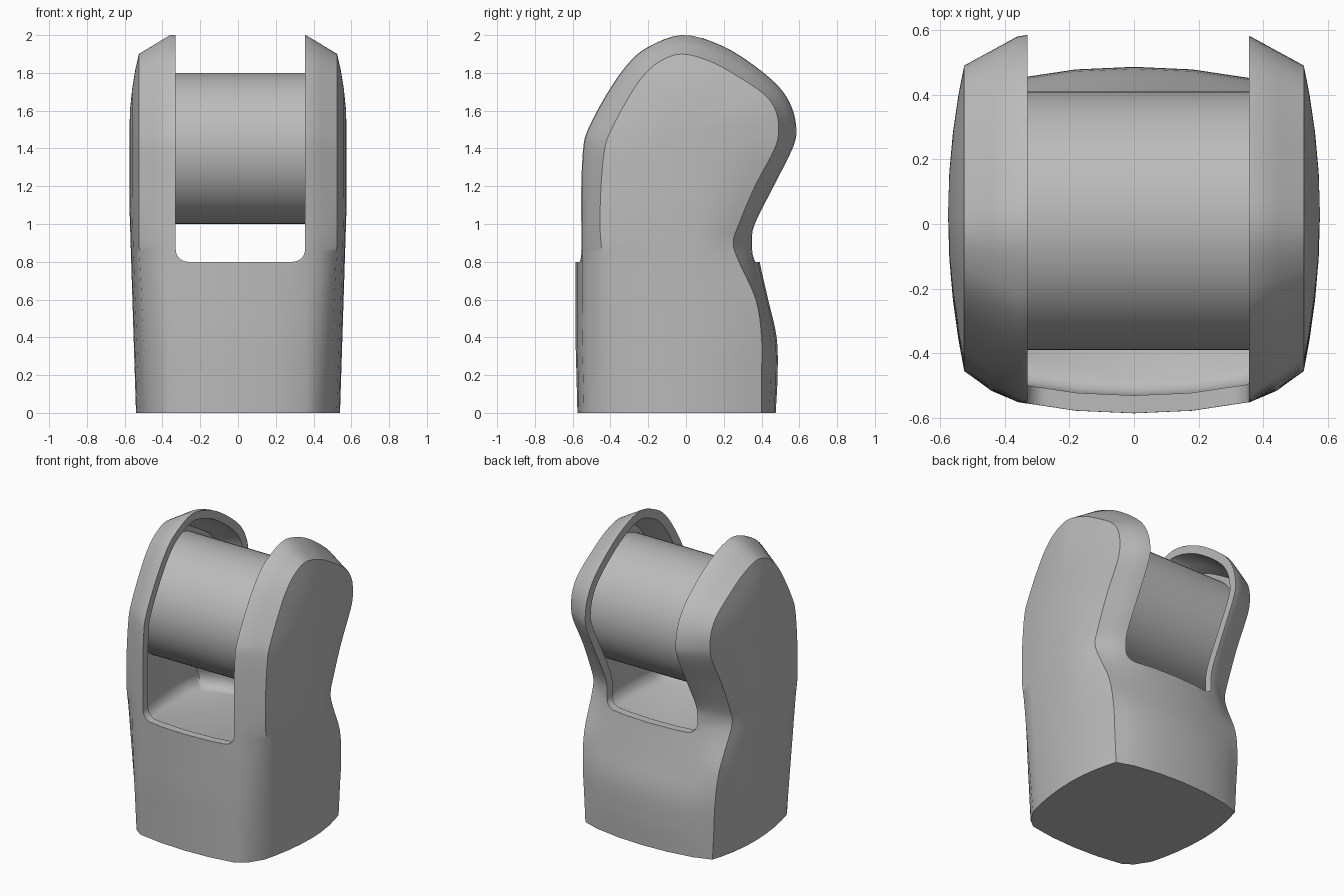
import bpy, bmesh, math
from mathutils import Vector, Matrix

cube = bpy.data.objects.get("Cube")
if cube:
    bpy.data.objects.remove(cube)

grey = bpy.data.materials.new("plain_grey")
grey.use_nodes = True
colour = (0.5, 0.5, 0.5, 1)
grey.diffuse_color = colour
grey.node_tree.nodes["Principled BSDF"].inputs["Base Color"].default_value = colour

# Side profile: height, then outer front, edge front, outer back, edge back
LEVELS = [
    (0, -.54, -.40, .44, .40), (.2, -.545, -.41, .45, .40),
    (.4, -.55, -.42, .445, .40), (.6, -.55, -.43, .40, .37),
    (.8, -.55, -.44, .355, .28), (.9, -.55, -.45, .345, .25),
    (1, -.55, -.455, .36, .28), (1.2, -.55, -.45, .46, .365),
    (1.4, -.54, -.43, .56, .47), (1.5, -.515, -.395, .58, .49)]
# Crown of the cheeks: outer y, z and edge y, z
CROWN = [
    (-.42, 1.68, -.31, 1.66), (-.31, 1.84, -.23, 1.78), (-.2, 1.935, -.14, 1.86),
    (-.02, 2, -.02, 1.9), (.16, 1.955, .13, 1.86), (.32, 1.865, .26, 1.79),
    (.48, 1.735, .41, 1.69), (.555, 1.62, .475, 1.6)]
SPINE_Y, SPINE_TOP = .03, 1.5
SLOT_LEFT, SLOT_RIGHT, SLOT_FLOOR = -.33, .355, .8


def spline(knots, steps=4):
    """Smooth curve through points of any dimension."""
    pts = [Vector(k) for k in knots]
    pts = [pts[0] * 2 - pts[1]] + pts + [pts[-1] * 2 - pts[-2]]
    out = []
    for a, b, c, d in zip(pts, pts[1:], pts[2:], pts[3:]):
        for i in range(steps):
            t = i / steps
            out.append((b * 2 + (c - a) * t + (a * 2 - b * 5 + c * 4 - d) * t * t
                        + (b * 3 - a - c * 3 + d) * t ** 3) / 2)
    return out + [pts[-2]]


front = [(f, z, fe, z) for z, f, fe, b, be in LEVELS]
back = [(b, z, be, z) for z, f, fe, b, be in reversed(LEVELS)]
PROFILE = spline(front + CROWN + back)


def half_row(i):
    """Points from the middle plane out to the centre line of one cheek."""
    p = PROFILE[i]
    outer, edge = Vector((p[0], p[1])), Vector((p[2], p[3]))
    twin = min(i, len(PROFILE) - 1 - i)
    spine = Vector((SPINE_Y, min(PROFILE[twin][1], SPINE_TOP)))
    side = -1 if i < len(PROFILE) / 2 else 1
    edge_x = .48 + .045 * min(1, edge.y / .9)
    spine_x = .54 + .035 * min(1, spine.y / 1.1)
    row = [(x, outer.x + side * b, outer.y) for x, b in ((0, .035), (.18, .027), (.36, 0))]
    mid = (outer + edge) / 2
    if side < 0:
        mid.x -= .025 * max(0, min(1, (1.2 - mid.y) / .5))
    row.append(((.36 + edge_x) / 2, mid.x, mid.y))
    for s in (1, .8, .55, .28, 0):
        q = spine.lerp(edge, s)
        row.append((spine_x + (edge_x - spine_x) * s * s, q.x, q.y))
    return row


def body_mesh():
    """Closed outer skin."""
    bm = bmesh.new()
    grid = []
    for i in range(len(PROFILE)):
        row = half_row(i)
        full = [(-x, y, z) for x, y, z in reversed(row[1:])] + row
        grid.append([bm.verts.new(co) for co in full])
    for r, s in zip(grid, grid[1:]):
        for j in range(len(r) - 1):
            bm.faces.new((r[j], r[j + 1], s[j + 1], s[j]))
    bmesh.ops.remove_doubles(bm, verts=bm.verts[:], dist=.0005)
    rim = [e for e in bm.edges if e.is_boundary]
    bmesh.ops.holes_fill(bm, edges=rim, sides=0)
    bmesh.ops.recalc_face_normals(bm, faces=bm.faces[:])
    bm.normal_update()
    return bm


def add_object(name, bm):
    mesh = bpy.data.meshes.new(name)
    bm.to_mesh(mesh)
    bm.free()
    mesh.materials.append(grey)
    obj = bpy.data.objects.new(name, mesh)
    bpy.context.collection.objects.link(obj)
    return obj


def activate(obj):
    bpy.ops.object.select_all(action="DESELECT")
    obj.select_set(True)
    bpy.context.view_layer.objects.active = obj


def cut(obj, cutter):
    mod = obj.modifiers.new("cut", "BOOLEAN")
    mod.operation, mod.solver, mod.object = "DIFFERENCE", "EXACT", cutter
    activate(obj)
    bpy.ops.object.modifier_apply(modifier=mod.name)
    bpy.data.objects.remove(cutter)


# Housing: solid skin first
housing = add_object("housing", body_mesh())

# Hollow inside with a rounded floor
bm = body_mesh()
shifted = [(v, v.co - v.normal * .055) for v in bm.verts]
for v, co in shifted:
    v.co = co
bmesh.ops.bisect_plane(bm, geom=bm.verts[:] + bm.edges[:] + bm.faces[:], dist=1e-5,
                       plane_co=(0, 0, .75), plane_no=(0, 0, 1), clear_inner=True)
for drop, scale in ((.045, .97), (.025, .93)):
    rim = [e for e in bm.edges if e.is_boundary]
    ring = bmesh.ops.extrude_edge_only(bm, edges=rim)["geom"]
    verts = [v for v in ring if isinstance(v, bmesh.types.BMVert)]
    bmesh.ops.translate(bm, verts=verts, vec=(0, 0, -drop))
    bmesh.ops.scale(bm, verts=verts, vec=(scale, scale, 1),
                    space=Matrix.Translation((0, .08, 0)))
bmesh.ops.holes_fill(bm, edges=[e for e in bm.edges if e.is_boundary], sides=0)
bmesh.ops.recalc_face_normals(bm, faces=bm.faces[:])
cut(housing, add_object("cavity_cutter", bm))

# Slot between the cheeks with rounded lower corners
bm = bmesh.new()
bmesh.ops.create_cube(bm, size=1)
for v in bm.verts:
    v.co.x = SLOT_RIGHT if v.co.x > 0 else SLOT_LEFT
    v.co.y *= 3
    v.co.z = 2.5 if v.co.z > 0 else SLOT_FLOOR
corners = [e for e in bm.edges if all(v.co.z < 1 for v in e.verts)
           and e.verts[0].co.x == e.verts[1].co.x]
bmesh.ops.bevel(bm, geom=corners, offset=.065, segments=6, profile=.5, affect="EDGES")
cut(housing, add_object("slot_cutter", bm))

# Roller held between the cheeks
bm = bmesh.new()
bmesh.ops.create_cone(bm, cap_ends=True, segments=64, radius1=.4, radius2=.4, depth=1,
                      matrix=Matrix.Translation((0, .01, 1.4)) @ Matrix.Rotation(math.pi / 2, 4, "Y"))
roller = add_object("roller", bm)

for obj, angle in ((housing, 40), (roller, 40)):
    activate(obj)
    bpy.ops.object.shade_smooth_by_angle(angle=math.radians(angle))
